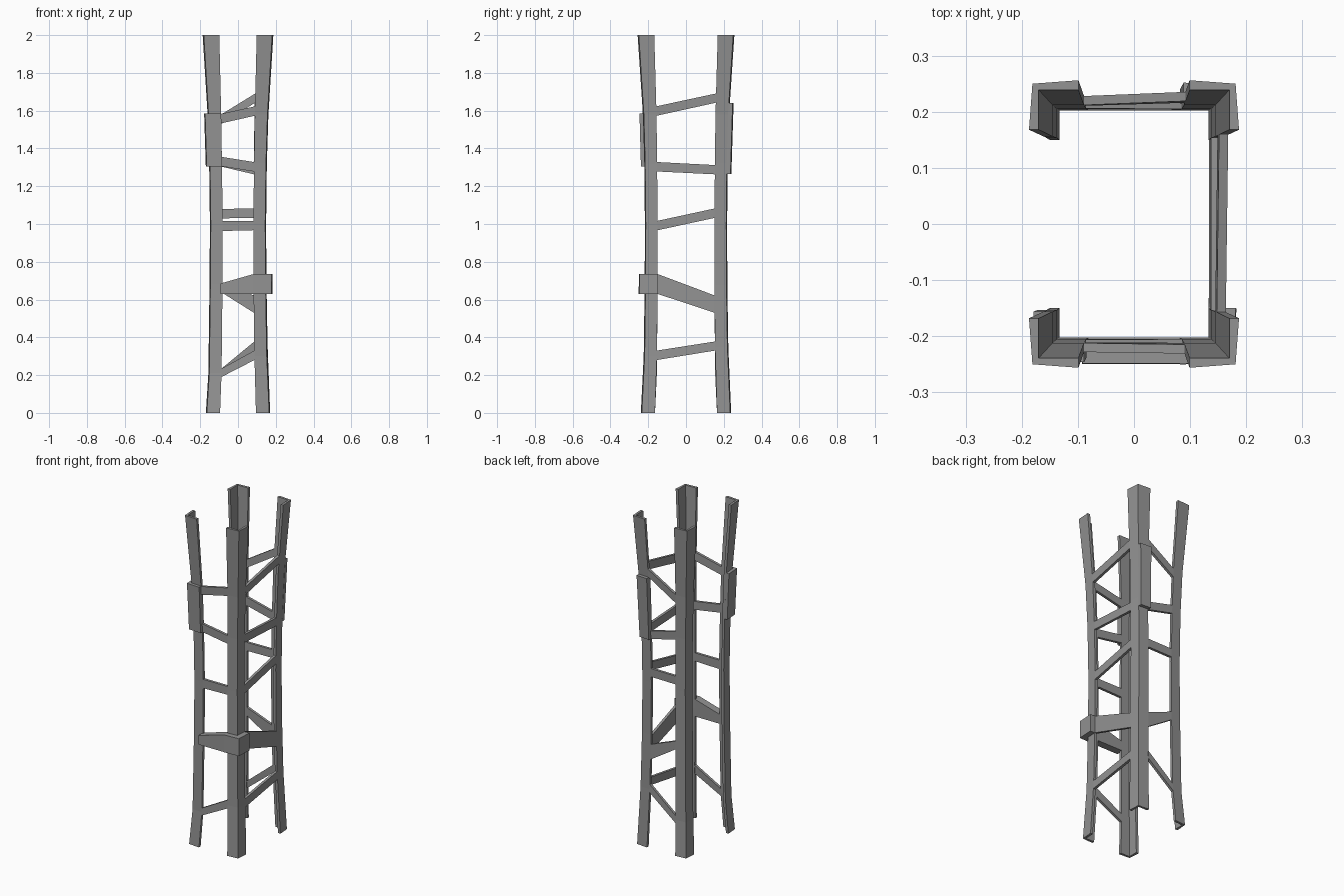
import bpy, bmesh

if "Cube" in bpy.data.objects:
    bpy.data.objects.remove(bpy.data.objects["Cube"])

T = 0.011  # plate thickness

# Dark grey finish shared by every part
GREY = bpy.data.materials.new("dark_grey")
GREY.diffuse_color = (0.29, 0.29, 0.29, 1)
GREY.use_nodes = True
GREY.node_tree.nodes["Principled BSDF"].inputs["Base Color"].default_value = GREY.diffuse_color

# Signs of each post, and the height of its lowest bend
POSTS = {
    "front_left": (-1, -1, 0.21),
    "front_right": (1, -1, 0.30),
    "back_right": (1, 1, 0.35),
    "back_left": (-1, 1, 0.21),
}


def levels(post):
    # z, corner x, corner y, flange width
    return [(0, .165, .234, .070), (POSTS[post][2], .152, .219, .065),
            (.68, .146, .214, .064), (1.0, .144, .213, .063),
            (1.32, .148, .216, .063), (1.58, .156, .223, .067),
            (2.0, .181, .250, .082)]


def section(post, z):
    lv = levels(post)
    for a, b in zip(lv, lv[1:]):
        if z <= b[0]:
            k = (z - a[0]) / (b[0] - a[0])
            return [a[i] + (b[i] - a[i]) * k for i in (1, 2, 3)]
    return lv[-1][1:]


def angle_ring(post, z, out=0.0, t=T):
    # L profile with slightly opened outer faces, pushed outwards by "out"
    cx, cy, w = section(post, z)
    f = w * 0.075
    sx, sy, _ = POSTS[post]
    pts = [(cx - w, cy + f + out), (cx + out, cy + out), (cx + f + out, cy - w),
           (cx - t, cy - w), (cx - t, cy - t), (cx - w, cy - t)]
    return [(sx * x, sy * y, z) for x, y in pts]


def plate_ring(post, z, out):
    # Flat plate on the front or back flange only
    cx, cy, w = section(post, z)
    f = w * 0.075
    sx, sy, _ = POSTS[post]
    pts = [(cx - w - .002, cy + f + out), (cx, cy + out), (cx, cy - .002), (cx - w - .002, cy - .002)]
    return [(sx * x, sy * y, z) for x, y in pts]


def brace_ring(post, side, lo, hi, out=0.0, lap=0.0):
    # End of a brace, sitting on the free edge of a flange
    sx, sy, _ = POSTS[post]
    ring = []
    for z, outer in ((lo, True), (hi, True), (hi, False), (lo, False)):
        cx, cy, w = section(post, z)
        d = w * 0.075 + out if outer else -T
        if side:
            ring.append((sx * (cx + d), sy * (cy - w + lap), z))
        else:
            ring.append((sx * (cx - w + lap), sy * (cy + d), z))
    return ring


def loft(name, rings):
    bm = bmesh.new()
    vs = [[bm.verts.new(p) for p in r] for r in rings]
    n = len(vs[0])
    for a, b in zip(vs, vs[1:]):
        for i in range(n):
            j = (i + 1) % n
            bm.faces.new((a[i], a[j], b[j], b[i]))
    bm.faces.new(vs[0][::-1])
    bm.faces.new(vs[-1])
    bmesh.ops.recalc_face_normals(bm, faces=bm.faces)
    me = bpy.data.meshes.new(name)
    bm.to_mesh(me)
    bm.free()
    me.materials.append(GREY)
    ob = bpy.data.objects.new(name, me)
    bpy.context.collection.objects.link(ob)


# Four bent corner posts
for post in POSTS:
    loft(post + "_post", [angle_ring(post, l[0]) for l in levels(post)])

# Brace (bottom, top) heights at front left, front right, back right, back left
ROWS = [
    ((.19, .235), (.28, .33), (.33, .378), (.19, .235)),
    ((.63, .685), (.63, .735), (.53, .622), (.635, .685)),
    ((.963, 1.017), (.967, 1.017), (1.032, 1.082), (1.03, 1.08)),
    ((1.305, 1.355), (1.278, 1.328), (1.263, 1.312), (1.303, 1.353)),
    ((1.533, 1.583), (1.573, 1.623), (1.642, 1.691), (1.53, 1.58)),
]
for n, (fl, fr, br, bl) in enumerate(ROWS, 1):
    out, lap = (.03, .01) if n == 2 else (0, 0)  # second row front brace is thick
    loft(f"front_brace_{n}", [brace_ring("front_left", 0, *fl, out, lap),
                              brace_ring("front_right", 0, *fr, out)])
    loft(f"right_brace_{n}", [brace_ring("front_right", 1, *fr),
                              brace_ring("back_right", 1, *br)])
    loft(f"back_brace_{n}", [brace_ring("back_right", 0, *br),
                             brace_ring("back_left", 0, *bl)])

# Reinforcing sleeves and plate
loft("front_left_sleeve", [angle_ring("front_left", z, .018, .002) for z in (1.305, 1.585)])
loft("front_right_clamp", [angle_ring("front_right", z, .031, .002) for z in (.63, .735)])
loft("back_right_plate", [plate_ring("back_right", z, .02) for z in (1.265, 1.64)])
